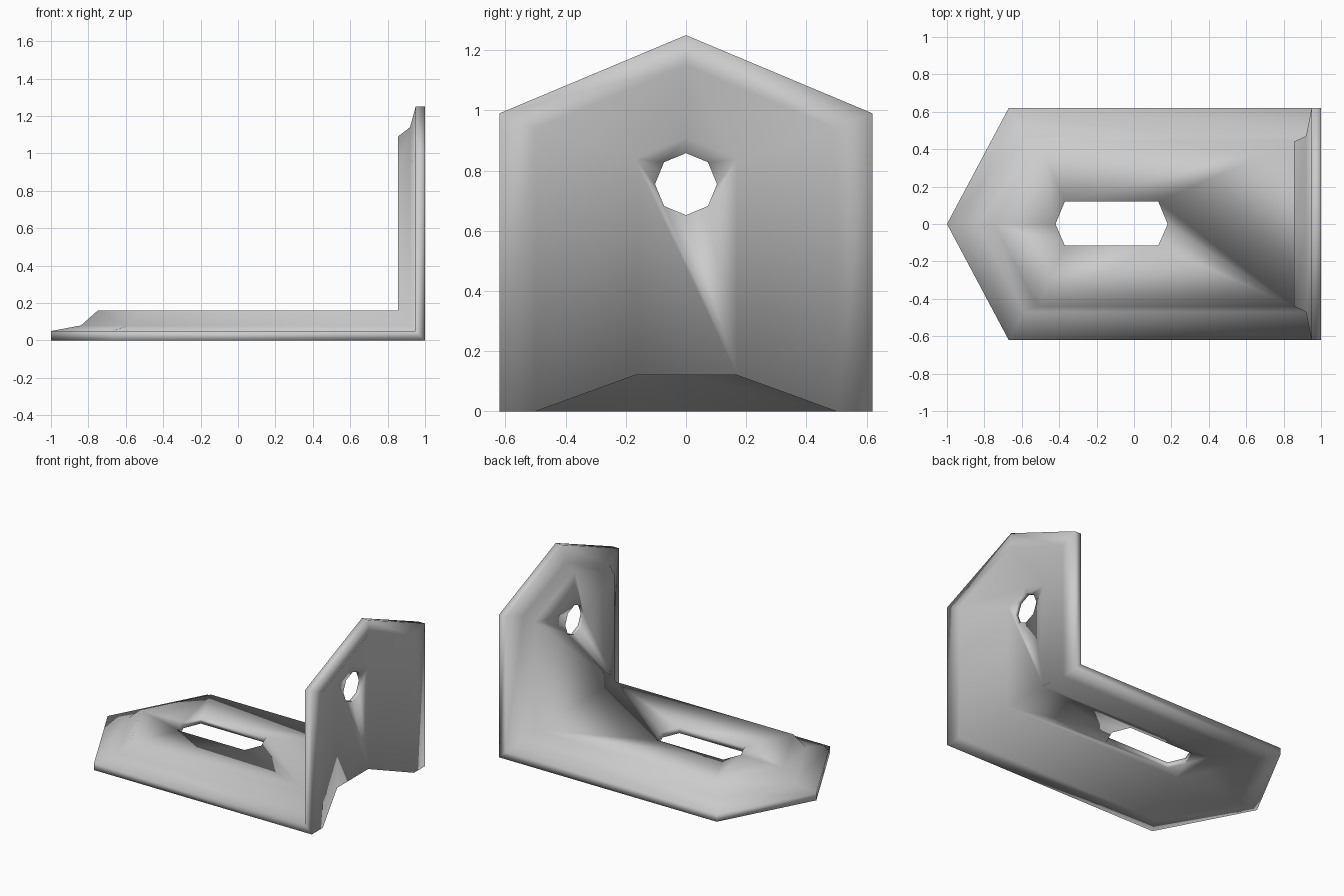
import bpy, bmesh
from math import cos, sin, pi

if "Cube" in bpy.data.objects:
    bpy.data.objects.remove(bpy.data.objects["Cube"])

HALF_W, FLOOR_LEN, WALL_LEN = 0.62, 2.0, 1.25
FLOOR_SLOPE, WALL_SLOPE = 0.33 / 0.62, 0.26 / 0.62


def make_object(name, bm):
    bmesh.ops.recalc_face_normals(bm, faces=bm.faces)
    mesh = bpy.data.meshes.new(name)
    bm.to_mesh(mesh)
    bm.free()
    obj = bpy.data.objects.new(name, mesh)
    bpy.context.collection.objects.link(obj)
    return obj


def bent_ring(bm, w, floor_inset, wall_inset, dz, dx):
    """Closed loop around both legs, mitred at the bend."""
    ft = FLOOR_LEN - 1 - floor_inset
    wt = WALL_LEN - wall_inset
    fs, ws = ft - w * FLOOR_SLOPE, wt - w * WALL_SLOPE
    pts = [(1 - dx, -w, dz), (-fs, -w, dz), (-ft, 0, dz), (-fs, w, dz),
           (1 - dx, w, dz), (1 - dx, w, ws), (1 - dx, 0, wt), (1 - dx, -w, ws)]
    return [bm.verts.new(p) for p in pts]


# Bracket: rings from the hollow outer face, around the rim, to the raised inner face
sections = [
    (0.17, 0.42, 0.34, 0.12, 0.12),
    (0.50, 0.14, 0.10, 0.0, 0.0),
    (HALF_W, 0, 0, 0.0, 0.0),
    (HALF_W, 0, 0, 0.05, 0.05),
    (0.47, 0.16, 0.11, 0.08, 0.08),
    (0.44, 0.25, 0.16, 0.16, 0.145),
]
bm = bmesh.new()
rings = [bent_ring(bm, *s) for s in sections]
for a, b in zip(rings, rings[1:]):
    for i in range(8):
        j = (i + 1) % 8
        bm.faces.new((a[i], a[j], b[j], b[i]))
for r in (rings[0], rings[-1]):
    bm.faces.new(r[0:5])
    bm.faces.new(r[4:8] + r[0:1])
bracket = make_object("angle_bracket", bm)


def cut(name, outline, direction):
    """Extrude an outline and subtract it from the bracket."""
    bm = bmesh.new()
    face = bm.faces.new([bm.verts.new(p) for p in outline])
    new = bmesh.ops.extrude_face_region(bm, geom=[face])["geom"]
    bmesh.ops.translate(bm, vec=direction,
                        verts=[v for v in new if isinstance(v, bmesh.types.BMVert)])
    cutter = make_object(name, bm)
    mod = bracket.modifiers.new(name, 'BOOLEAN')
    mod.operation, mod.solver, mod.object = 'DIFFERENCE', 'EXACT', cutter
    bpy.context.view_layer.objects.active = bracket
    bpy.ops.object.modifier_apply(modifier=name)
    bpy.data.objects.remove(cutter)


# Slot in the floor leg and round hole in the wall leg
slot = [(-0.42, 0), (-0.37, -0.115), (0.13, -0.115),
        (0.18, 0), (0.13, 0.12), (-0.37, 0.12)]
cut("slot_cutter", [(x, y, -0.2) for x, y in slot], (0, 0, 0.6))
cut("hole_cutter", [(0.7, 0.103 * cos(i * pi / 4), 0.755 + 0.103 * sin(i * pi / 4))
                    for i in range(8)], (0.5, 0, 0))

for p in bracket.data.polygons:
    p.use_smooth = True
